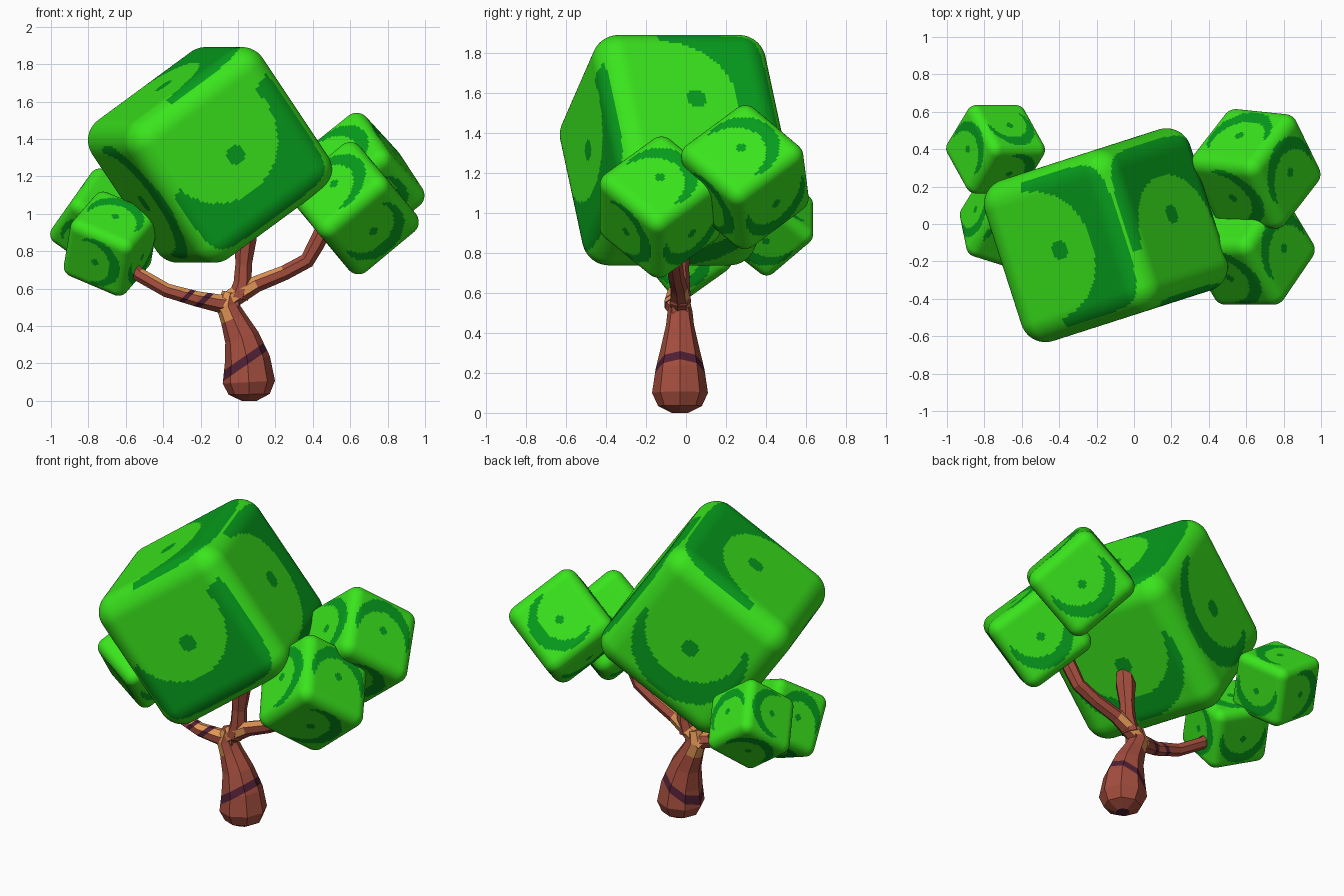
import bpy, bmesh, math
from mathutils import Vector, Matrix

if "Cube" in bpy.data.objects:
    bpy.data.objects.remove(bpy.data.objects["Cube"])


def material(name, rgb):
    m = bpy.data.materials.new(name)
    m.diffuse_color = (*rgb, 1)
    m.use_nodes = True
    m.node_tree.nodes["Principled BSDF"].inputs["Base Color"].default_value = m.diffuse_color
    return m


LEAF = material("leaf_green", (0.042, 0.78, 0.012))
LEAF_DARK = material("dark_leaf_green", (0.002, 0.34, 0.012))
BARK = material("red_brown_bark", (0.37, 0.075, 0.048))
STRIPE = material("purple_stripe", (0.08, 0.014, 0.035))
TAN = material("tan_highlight", (0.74, 0.30, 0.09))


def finish(bm, name, mats):
    bmesh.ops.recalc_face_normals(bm, faces=bm.faces)
    me = bpy.data.meshes.new(name)
    bm.to_mesh(me)
    bm.free()
    for m in mats:
        me.materials.append(m)
    ob = bpy.data.objects.new(name, me)
    bpy.context.collection.objects.link(ob)
    return ob


def leaf_cube(name, centre, half, n1, n2, cells, wide=()):
    """Rounded cube; n1 and n2 are two of its face normals.
    Sides listed in wide (axis, sign) get the broad crescent."""
    a = Vector(n1).normalized()
    b = Vector(n2)
    b = (b - a * b.dot(a)).normalized()
    c = a.cross(b)
    bm = bmesh.new()
    bmesh.ops.create_cube(bm, size=2)
    bmesh.ops.subdivide_edges(bm, edges=bm.edges[:], cuts=cells - 1, use_grid_fill=True)
    # dark dot and crescent on every side
    for f in bm.faces:
        p = f.calc_center_median()
        i = max(range(3), key=lambda k: abs(p[k]))
        s = 1 if p[i] > 0 else -1
        if i == 1:
            m, w = -p[2] - 0.3 * s * p[0], p[0] - 0.3 * s * p[2]
        else:
            m, w = s * p[(i + 1) % 3], p[(i + 2) % 3]
        dot = math.hypot(m, w) < 0.11
        if (i, s) in wide:
            u, v = [p[k] for k in range(3) if k != i]
            crescent = m > -0.3 and u ** 4 + v ** 4 < 0.85 and math.hypot(m + 0.3, w) > 0.78
        else:
            crescent = m > -0.3 and math.hypot(m, w) < 0.82 and math.hypot(m + 0.22, w) > 0.7
        f.material_index = 1 if dot or crescent else 0
        f.smooth = True
    # round the edges, then turn into place
    r = 0.3
    rot = Matrix((a, b, c)).transposed()
    for v in bm.verts:
        q = Vector([max(r - 1, min(1 - r, x)) for x in v.co])
        v.co = Vector(centre) + rot @ ((q + (v.co - q).normalized() * r) * half)
    return finish(bm, name, [LEAF, LEAF_DARK])


def limb(path, sides):
    """Faceted tube through (x, y, z, radius) points."""
    pts = [Vector(p[:3]) for p in path]
    bm = bmesh.new()
    rings = []
    for k, p in enumerate(pts):
        t = (pts[min(k + 1, len(pts) - 1)] - pts[max(k - 1, 0)]).normalized()
        d = Vector((0, 1, 0))
        d = (d - t * d.dot(t)).normalized()
        e = d.cross(t)
        rings.append([bm.verts.new(p + path[k][3] * (math.cos(q) * d + math.sin(q) * e))
                      for q in (2 * math.pi * j / sides for j in range(sides))])
    for lo, hi in zip(rings, rings[1:]):
        for j in range(sides):
            n = (j + 1) % sides
            bm.faces.new((lo[j], lo[n], hi[n], hi[j]))
    bm.faces.new(rings[0])
    bm.faces.new(rings[-1])
    bmesh.ops.recalc_face_normals(bm, faces=bm.faces)
    return bm


def stripe(bm, point, normal, half):
    """Cut a band into the bark and colour it."""
    n = Vector(normal).normalized()
    for s in (-half, half):
        bmesh.ops.bisect_plane(bm, geom=bm.verts[:] + bm.edges[:] + bm.faces[:],
                               plane_co=Vector(point) + n * s, plane_no=n)
    for f in bm.faces:
        if abs((f.calc_center_median() - Vector(point)).dot(n)) < half:
            f.material_index = 1


BARKS = [BARK, STRIPE, TAN]

# trunk: rounded foot, narrow leaning neck
trunk = limb([(0.06, -0.03, 0.0, 0.04), (0.06, -0.03, 0.035, 0.11),
              (0.058, -0.03, 0.1, 0.14), (0.05, -0.03, 0.22, 0.122),
              (0.02, -0.03, 0.34, 0.093), (-0.025, -0.03, 0.44, 0.07),
              (-0.055, -0.03, 0.51, 0.062), (-0.04, -0.03, 0.58, 0.045)], 8)
stripe(trunk, (0.04, -0.03, 0.215), (-0.57, 0, 0.82), 0.022)
for f in trunk.faces:
    c = f.calc_center_median()
    if c.z > 0.46 and f.normal.x < 0.2:
        f.material_index = 2
    if c.z < 0.01:
        f.material_index = 1
finish(trunk, "trunk", BARKS)

# three branches, tan along the upper side and around the fork
branches = {
    "left_branch": [(0.0, -0.03, 0.52, 0.045), (-0.1, -0.04, 0.52, 0.05),
                    (-0.22, -0.07, 0.545, 0.042), (-0.38, -0.06, 0.59, 0.038),
                    (-0.53, -0.02, 0.675, 0.038), (-0.62, 0.0, 0.76, 0.036)],
    "right_branch": [(-0.1, -0.03, 0.49, 0.05), (-0.02, -0.03, 0.555, 0.053),
                     (0.1, -0.035, 0.625, 0.045), (0.25, -0.05, 0.685, 0.041),
                     (0.37, -0.06, 0.75, 0.042), (0.42, -0.07, 0.84, 0.045),
                     (0.46, -0.08, 0.92, 0.045)],
    "middle_branch": [(0.0, -0.03, 0.55, 0.055), (0.025, -0.03, 0.63, 0.05),
                      (0.03, -0.03, 0.73, 0.045), (0.04, -0.03, 0.86, 0.06),
                      (0.045, -0.03, 0.97, 0.05)],
}
for name, path in branches.items():
    bm = limb(path, 7)
    if name == "left_branch":
        stripe(bm, (-0.18, -0.06, 0.54), (-0.9, 0, 0.9), 0.014)
        stripe(bm, (-0.27, -0.06, 0.56), (-0.9, 0, 0.9), 0.012)
    for f in bm.faces:
        x = f.calc_center_median().x
        fork = name == "right_branch" and x < 0.06 and f.normal.z > -0.5
        if name != "middle_branch" and f.material_index == 0 and (fork or f.normal.z > 0.7):
            f.material_index = 2
    finish(bm, name, BARKS)

# foliage
yaw, tilt = math.radians(17.8), math.radians(35)
leaf_cube("crown", (-0.15, -0.06, 1.315), 0.452,
          (math.cos(tilt) * math.cos(yaw), math.cos(tilt) * math.sin(yaw), math.sin(tilt)),
          (-math.sin(yaw), math.cos(yaw), 0), 56, [(0, 1), (1, -1), (2, 1)])
leaf_cube("right_front_foliage", (0.622, -0.13, 1.03), 0.234,
          (0.77, 0, 0.64), (-0.41, 0.73, 0.55), 36)
leaf_cube("right_back_foliage", (0.65, 0.295, 1.18), 0.238,
          (0.78, -0.08, 0.62), (-0.4, 0.75, 0.52), 36)
leaf_cube("left_front_foliage", (-0.68, 0.025, 0.84), 0.19,
          (0.13, -0.63, 0.77), (0.45, 0.73, 0.52), 36)
leaf_cube("left_back_foliage", (-0.74, 0.4, 0.965), 0.183,
          (-0.816, 0, 0.577), (0.43, 0.69, 0.577), 36)
